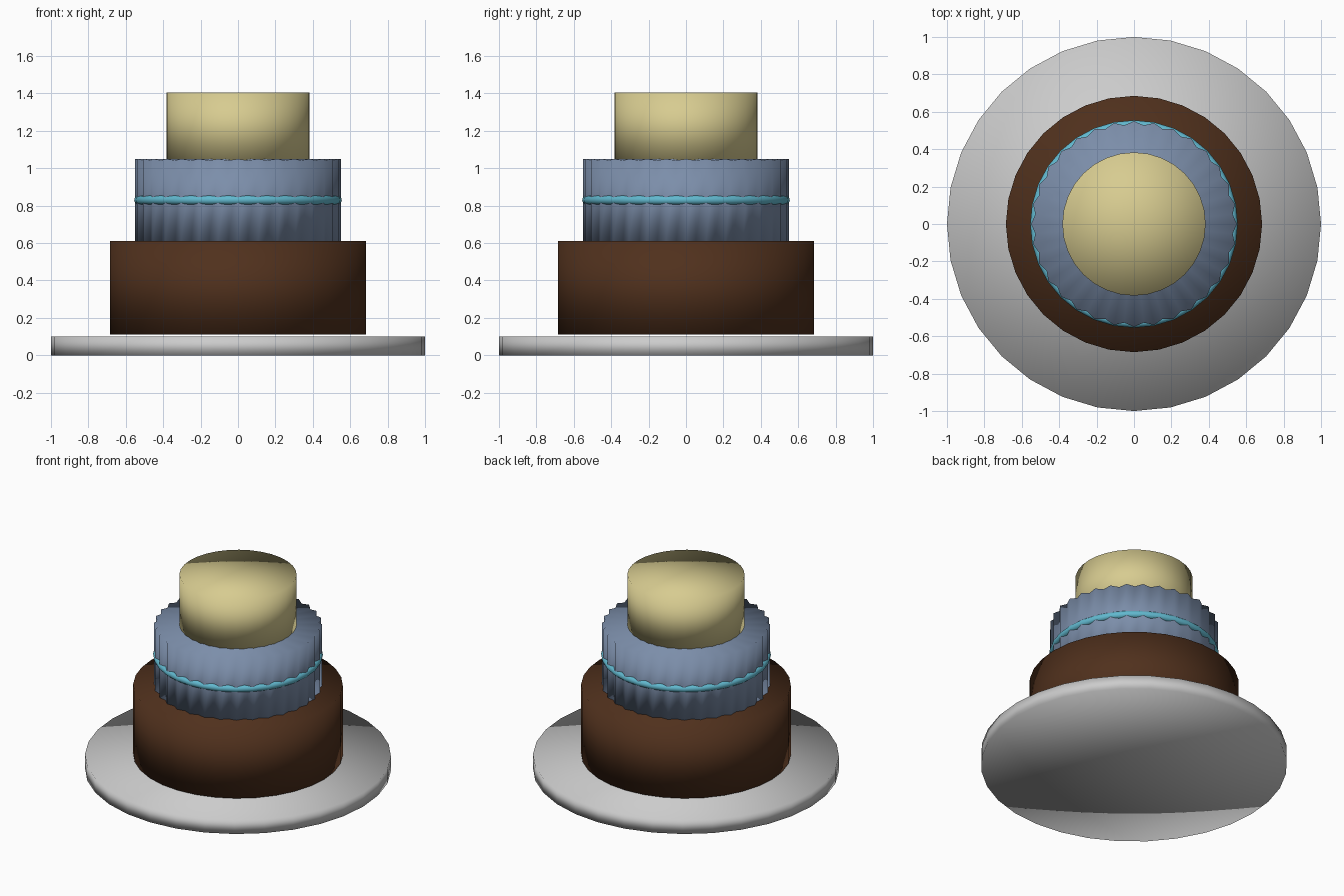
import bpy, bmesh
from math import cos, sin, pi

if "Cube" in bpy.data.objects:
    bpy.data.objects.remove(bpy.data.objects["Cube"])


def finish(bm, name, color=None):
    bmesh.ops.recalc_face_normals(bm, faces=bm.faces)
    me = bpy.data.meshes.new(name)
    bm.to_mesh(me)
    bm.free()
    me.shade_smooth()
    ob = bpy.data.objects.new(name, me)
    bpy.context.collection.objects.link(ob)
    if color:
        mat = bpy.data.materials.new(name + "_color")
        mat.diffuse_color = (*color, 1)
        mat.use_nodes = True
        mat.node_tree.nodes["Principled BSDF"].inputs["Base Color"].default_value = mat.diffuse_color
        me.materials.append(mat)
    return ob


def drum(name, r, z0, z1, color=None, pleat=0.0, dip=0.0, n=32):
    """Fan-capped drum; pleat pulls every other vertex inward, dip lowers its top."""
    bm = bmesh.new()
    low, top = [], []
    for i in range(n):
        a = 2 * pi * i / n
        k = i % 2
        x, y = (r - pleat * k) * cos(a), (r - pleat * k) * sin(a)
        low.append(bm.verts.new((x, y, z0)))
        top.append(bm.verts.new((x, y, z1 - dip * k)))
    c0, c1 = bm.verts.new((0, 0, z0)), bm.verts.new((0, 0, z1))
    for i in range(n):
        j = (i + 1) % n
        bm.faces.new((low[i], low[j], top[j], top[i]))
        bm.faces.new((top[i], top[j], c1))
        bm.faces.new((low[j], low[i], c0))
    return finish(bm, name, color)


def ring(name, major, minor, z, color, n=32, m=12):
    bm = bmesh.new()
    v = [[bm.verts.new(((major + minor * cos(2 * pi * j / m)) * cos(2 * pi * i / n),
                        (major + minor * cos(2 * pi * j / m)) * sin(2 * pi * i / n),
                        z + minor * sin(2 * pi * j / m)))
          for j in range(m)] for i in range(n)]
    for i in range(n):
        for j in range(m):
            a, b = (i + 1) % n, (j + 1) % m
            bm.faces.new((v[i][j], v[a][j], v[a][b], v[i][b]))
    return finish(bm, name, color)


# Serving plate
drum("plate", 1.0, 0.0, 0.10)
# Cake tiers, bottom to top
drum("bottom_tier", 0.685, 0.11, 0.61, (0.08, 0.03, 0.012))
drum("middle_tier", 0.55, 0.60, 1.05, (0.20, 0.27, 0.40), pleat=0.02, dip=0.008, n=64)
drum("top_tier", 0.383, 1.04, 1.405, (0.68, 0.60, 0.28))
# Icing band around the middle tier
ring("icing_band", 0.53, 0.025, 0.83, (0.12, 0.48, 0.62))
